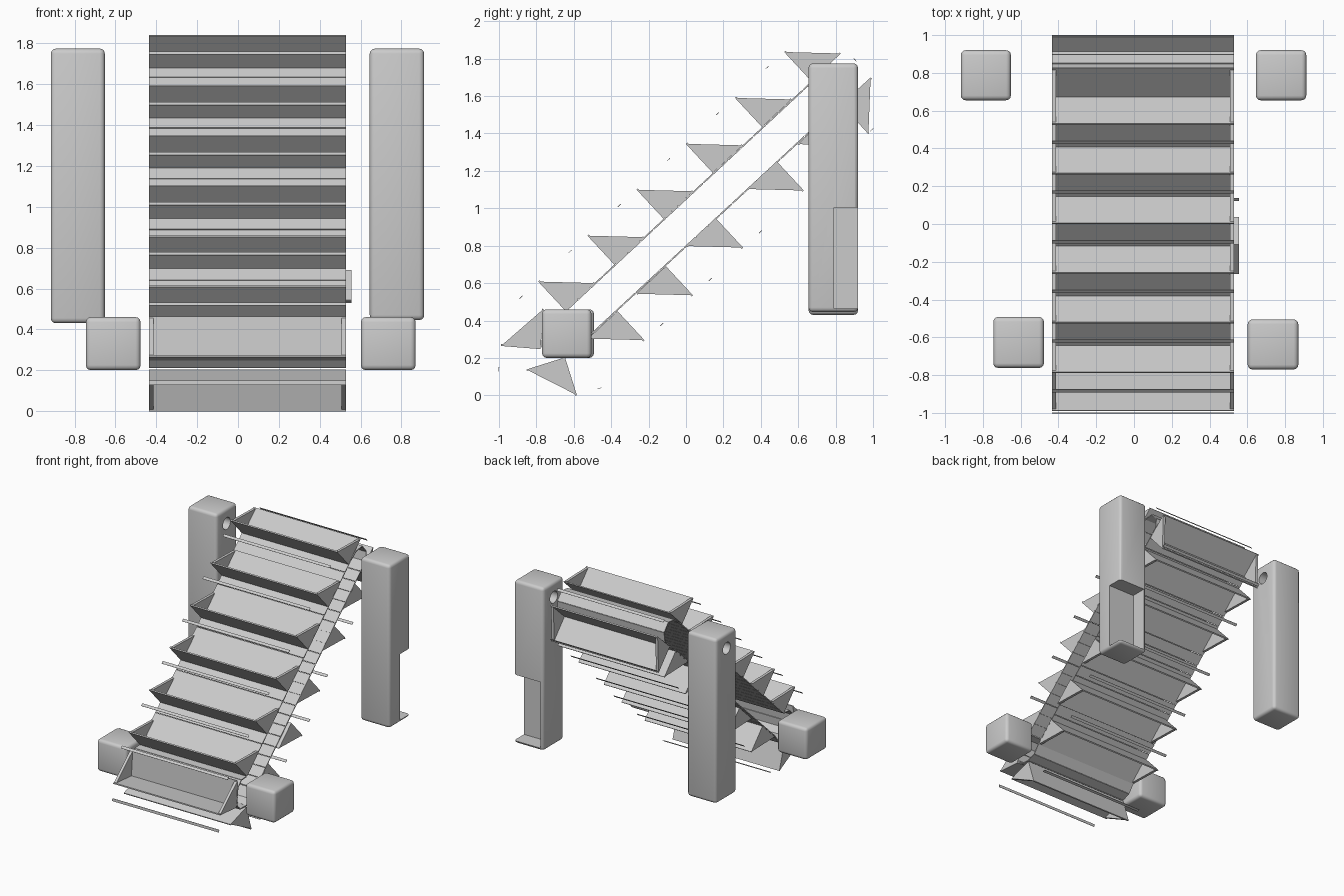
import bpy, bmesh
from mathutils import Vector

if "Cube" in bpy.data.objects:
    bpy.data.objects.remove(bpy.data.objects["Cube"], do_unlink=True)

grey = bpy.data.materials.new("plain grey")
grey.use_nodes = True
grey.diffuse_color = (0.6, 0.6, 0.6, 1)
grey.node_tree.nodes["Principled BSDF"].inputs["Base Color"].default_value = (0.6, 0.6, 0.6, 1)

X0, X1 = -0.435, 0.53          # width of the conveyor
LEN, HIGH = 0.216, 0.212       # bucket base length and front plate height


def add_prism(bm, profile, x0, x1):
    """Extrude a (y, z) profile along x."""
    a = [bm.verts.new((x0, p[0], p[1])) for p in profile]
    b = [bm.verts.new((x1, p[0], p[1])) for p in profile]
    bm.faces.new(a)
    bm.faces.new(b[::-1])
    for i in range(len(a)):
        j = (i + 1) % len(a)
        bm.faces.new((a[j], a[i], b[i], b[j]))


def finish(bm, name):
    bmesh.ops.recalc_face_normals(bm, faces=bm.faces)
    mesh = bpy.data.meshes.new(name)
    bm.to_mesh(mesh)
    bm.free()
    mesh.materials.append(grey)
    ob = bpy.data.objects.new(name, mesh)
    bpy.context.collection.objects.link(ob)
    return ob


def normal(t):
    return Vector((-t.y, t.x))


def plate(bm, a, b, thick, x0, x1):
    """Flat plate from a to b, thickened to its left."""
    n = normal((b - a).normalized()) * thick
    add_prism(bm, [a, b, b + n, a + n], x0, x1)


def box(name, x, y, z, bevel=0.0):
    bm = bmesh.new()
    add_prism(bm, [(y[0], z[0]), (y[1], z[0]), (y[1], z[1]), (y[0], z[1])], *x)
    ob = finish(bm, name)
    if bevel:
        mod = ob.modifiers.new("bevel", "BEVEL")
        mod.width, mod.segments = bevel, 3
        apply(ob, mod)
    return ob


def apply(ob, mod):
    bpy.context.view_layer.objects.active = ob
    bpy.ops.object.modifier_apply(modifier=mod.name)


def cut(ob, cutter):
    cutter.hide_render = True
    mod = ob.modifiers.new("cut", "BOOLEAN")
    mod.operation, mod.solver, mod.object = "DIFFERENCE", "EXACT", cutter
    apply(ob, mod)
    bpy.data.objects.remove(cutter, do_unlink=True)


def smooth(ob):
    bpy.ops.object.select_all(action="DESELECT")
    ob.select_set(True)
    bpy.context.view_layer.objects.active = ob
    bpy.ops.object.shade_smooth_by_angle()


def axle_hole(x, depth):
    bpy.ops.mesh.primitive_cylinder_add(vertices=32, radius=0.048, depth=depth,
                                        location=(x, 0.785, 1.655), rotation=(0, 1.5708, 0))
    return bpy.context.object


# Tall posts: one drilled through, one with a blind hole and a rear recess
right_post = box("right_post", (-0.917, -0.652), (0.655, 0.92), (0.43, 1.775), 0.025)
cut(right_post, axle_hole(-0.78, 0.5))
left_post = box("left_post", (0.645, 0.912), (0.655, 0.92), (0.445, 1.775), 0.025)
cut(left_post, axle_hole(0.645, 0.3))
cut(left_post, box("recess", (0.67, 1.0), (0.79, 1.0), (0.465, 1.005)))

# Low bearing blocks
right_block = box("right_block", (-0.745, -0.477), (-0.762, -0.492), (0.2, 0.46), 0.025)
left_block = box("left_block", (0.602, 0.87), (-0.77, -0.505), (0.2, 0.46), 0.025)
for ob in (right_post, left_post, right_block, left_block):
    smooth(ob)

# Bucket placements: base corner and direction of travel
UP = Vector((0.732, 0.681))
buckets = []
for i in range(6):
    tip = Vector((-0.79 + 0.263 * i, 0.608 + 0.2455 * i))
    buckets.append((tip - normal(UP) * HIGH, UP, 0))
buckets.append((Vector((0.83, 1.557)), Vector((0.67, -0.74)), 0))
for tip, shift in (((0.9, 1.335), 0), ((0.63, 1.095), 0), ((0.305, 0.79), 0),
                   ((0.037, 0.535), 0.027), ((-0.222, 0.295), 0)):
    buckets.append((Vector(tip) + normal(UP) * HIGH, -UP, shift))
buckets.append((Vector((-0.647, 0.203)), Vector((-0.95, -0.3)), 0))
buckets.append((Vector((-0.778, 0.247)), Vector((0.08, 1.0)), 0))

for k, (c, t, dx) in enumerate(buckets):
    t = t.normalized()
    n = normal(t)
    end, tip = c + t * LEN, c + n * HIGH
    x0, x1 = X0 + dx, X1 + dx
    bm = bmesh.new()
    plate(bm, c, end, 0.008, x0, x1)
    plate(bm, tip, c, 0.01, x0, x1)
    for side in (x0, x1 - 0.022):
        add_prism(bm, [c, end, tip], side, side + 0.022)
    finish(bm, "bucket_%02d" % (k + 1))
    # Thin lip bar ahead of each bucket
    bm = bmesh.new()
    mid = tip - t * 0.125
    plate(bm, mid - t * 0.011, mid + t * 0.011, 0.003, x0, x1)
    finish(bm, "lip_bar_%02d" % (k + 1))

# Slatted belt following a closed loop
path = [Vector(p) for p in (
    (-0.646, 0.454), (0.69, 1.697), (0.77, 1.755), (0.85, 1.765), (0.905, 1.70),
    (0.895, 1.62), (0.83, 1.56), (-0.525, 0.305), (-0.575, 0.235), (-0.65, 0.21),
    (-0.73, 0.212), (-0.775, 0.26), (-0.76, 0.40), (-0.715, 0.45))]
bm = bmesh.new()
for a, b in zip(path, path[1:] + path[:1]):
    d = b - a
    count = max(1, round(d.length / 0.09))
    gap = d.normalized() * 0.002
    for i in range(count):
        p, q = a + d * (i / count) + gap, a + d * ((i + 1) / count) - gap
        plate(bm, q, p, 0.008, X0, X1)
finish(bm, "belt_slats")
